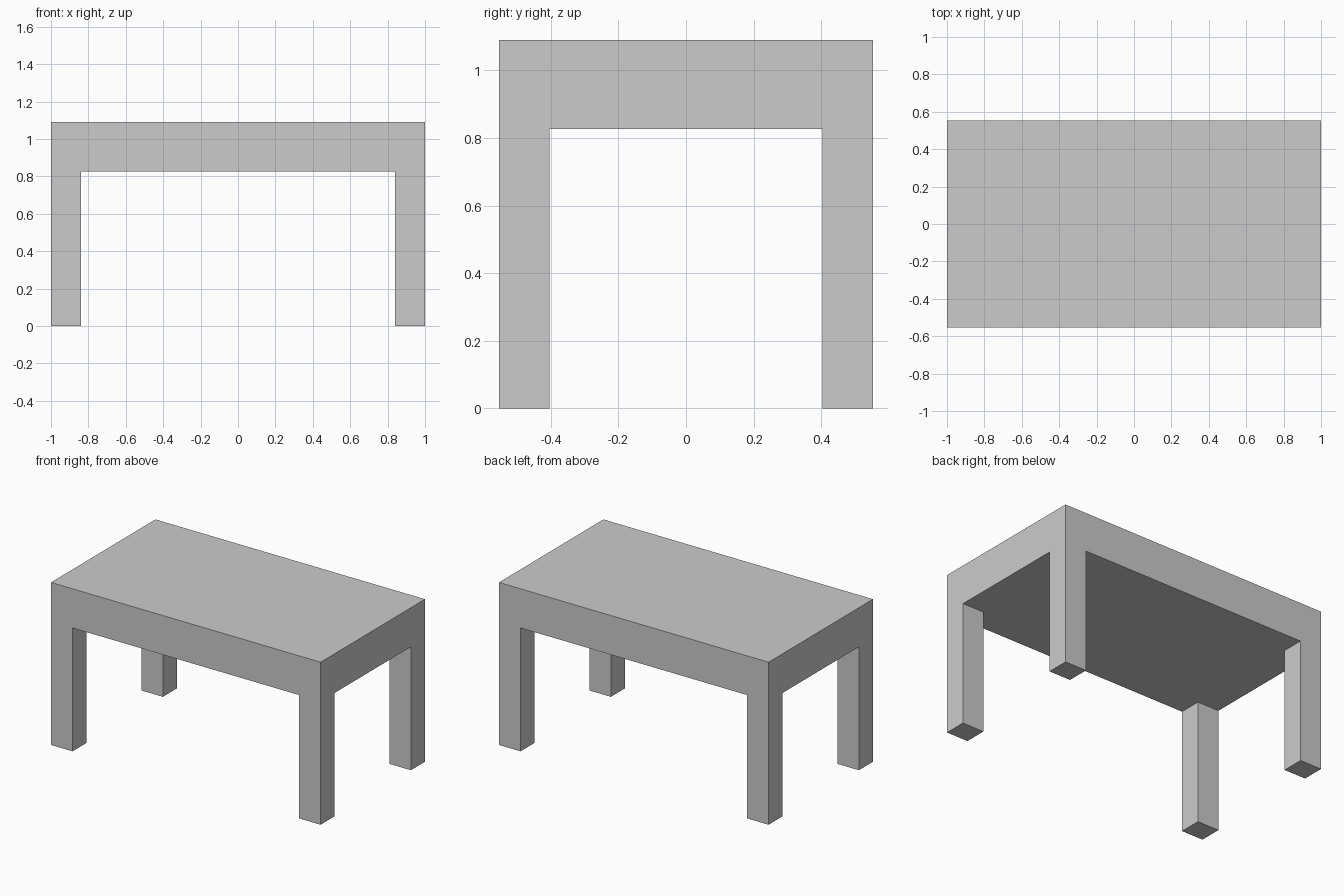
import bpy, bmesh
from mathutils import Matrix, Vector

if "Cube" in bpy.data.objects:
    bpy.data.objects.remove(bpy.data.objects["Cube"])

HALF_X, HALF_Y = 1.0, 0.553        # half size of the top
INNER_X, INNER_Y = 0.84, 0.404     # inner faces of the legs
UNDER, TOP = 0.827, 1.09           # underside and top height

bm = bmesh.new()

# Thick slab top
size = Matrix.Diagonal((2 * HALF_X, 2 * HALF_Y, TOP - UNDER, 1))
place = Matrix.Translation((0, 0, (TOP + UNDER) / 2))
bmesh.ops.create_cube(bm, size=1, matrix=place @ size)

# Cuts that mark out the leg corners
for axis, offset in ((Vector((1, 0, 0)), INNER_X), (Vector((0, 1, 0)), INNER_Y)):
    for side in (-1, 1):
        bmesh.ops.bisect_plane(bm, geom=bm.verts[:] + bm.edges[:] + bm.faces[:],
                               plane_co=axis * offset * side, plane_no=axis)

# Four legs pulled down from the corners of the underside
bm.normal_update()
corners = []
for f in bm.faces:
    c = f.calc_center_median()
    if f.normal.z < -0.9 and abs(c.x) > INNER_X and abs(c.y) > INNER_Y:
        corners.append(f)
feet = bmesh.ops.extrude_discrete_faces(bm, faces=corners)["faces"]
for foot in feet:
    for v in foot.verts:
        v.co.z = 0

# Merge flush faces so slab and legs are one clean solid
bmesh.ops.remove_doubles(bm, verts=bm.verts[:], dist=1e-5)
bmesh.ops.recalc_face_normals(bm, faces=bm.faces[:])
bmesh.ops.dissolve_limit(bm, angle_limit=0.01, verts=bm.verts[:], edges=bm.edges[:])

mesh = bpy.data.meshes.new("table")
bm.to_mesh(mesh)
bm.free()
table = bpy.data.objects.new("table", mesh)
bpy.context.collection.objects.link(table)
